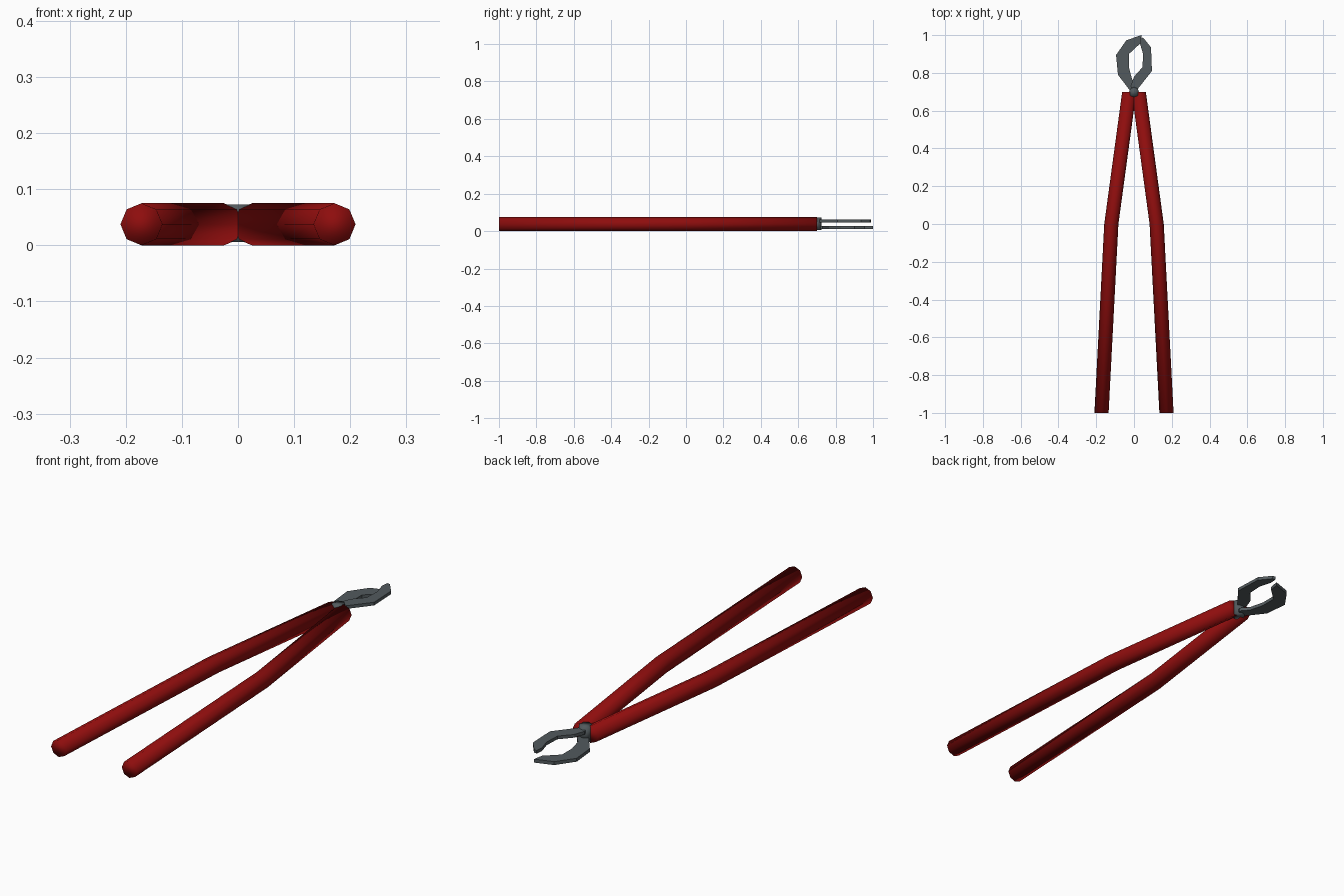
import bpy, bmesh, math

if "Cube" in bpy.data.objects:
    bpy.data.objects.remove(bpy.data.objects["Cube"])


def material(name, rgb):
    m = bpy.data.materials.new(name)
    m.diffuse_color = (*rgb, 1.0)
    m.use_nodes = True
    m.node_tree.nodes["Principled BSDF"].inputs["Base Color"].default_value = m.diffuse_color
    return m


RED = material("red grip", (0.27, 0.004, 0.004))
STEEL = material("dark steel", (0.085, 0.102, 0.11))


def finish(name, bm, mat, smooth):
    bmesh.ops.recalc_face_normals(bm, faces=bm.faces)
    me = bpy.data.meshes.new(name)
    bm.to_mesh(me)
    bm.free()
    me.materials.append(mat)
    for p in me.polygons:
        p.use_smooth = smooth
    ob = bpy.data.objects.new(name, me)
    bpy.context.collection.objects.link(ob)
    return ob


def handle(name, side):
    # eight-sided bent tube, rings kept square to y
    bm = bmesh.new()
    r = 0.0375
    rings = []
    for x, y in ((0.172, -1.0), (0.12, 0.0), (0.025, 0.7)):
        rings.append([bm.verts.new((side * x + r * math.cos(i * math.pi / 4), y,
                                    r + r * math.sin(i * math.pi / 4)))
                      for i in range(8)])
    for a, b in zip(rings, rings[1:]):
        for i in range(8):
            j = (i + 1) % 8
            bm.faces.new((a[i], a[j], b[j], b[i]))
    bm.faces.new(rings[0])
    bm.faces.new(rings[-1])
    return finish(name, bm, RED, True)


def plate(name, outline, z0, z1):
    # flat outline extruded upward
    bm = bmesh.new()
    f = bm.faces.new([bm.verts.new((x, y, z0)) for x, y in outline])
    ext = bmesh.ops.extrude_face_region(bm, geom=[f])
    bmesh.ops.translate(bm, vec=(0, 0, z1 - z0),
                        verts=[v for v in ext["geom"] if isinstance(v, bmesh.types.BMVert)])
    return finish(name, bm, STEEL, False)


# Handles
handle("left_handle", -1)
handle("right_handle", 1)

# Jaws: left one low, right one high
plate("left_jaw", [(0.04, 1.0), (-0.04, 0.973), (-0.095, 0.895), (-0.085, 0.79),
                   (-0.02, 0.705), (0.0, 0.68), (0.02, 0.73), (-0.01, 0.765),
                   (-0.027, 0.83), (-0.027, 0.90), (0.032, 0.955)], 0.011, 0.026)
plate("right_jaw", [(0.035, 0.988), (0.05, 0.985), (0.09, 0.935), (0.095, 0.81),
                    (0.02, 0.715), (0.0, 0.68), (-0.018, 0.73), (0.0, 0.78),
                    (0.045, 0.83), (0.048, 0.90), (0.032, 0.955)], 0.047, 0.061)

# Pivot bolt
bm = bmesh.new()
bmesh.ops.create_cone(bm, cap_ends=True, segments=8, radius1=0.027, radius2=0.027, depth=0.067)
bmesh.ops.translate(bm, vec=(0, 0.698, 0.0395), verts=bm.verts)
finish("pivot_bolt", bm, STEEL, True)
